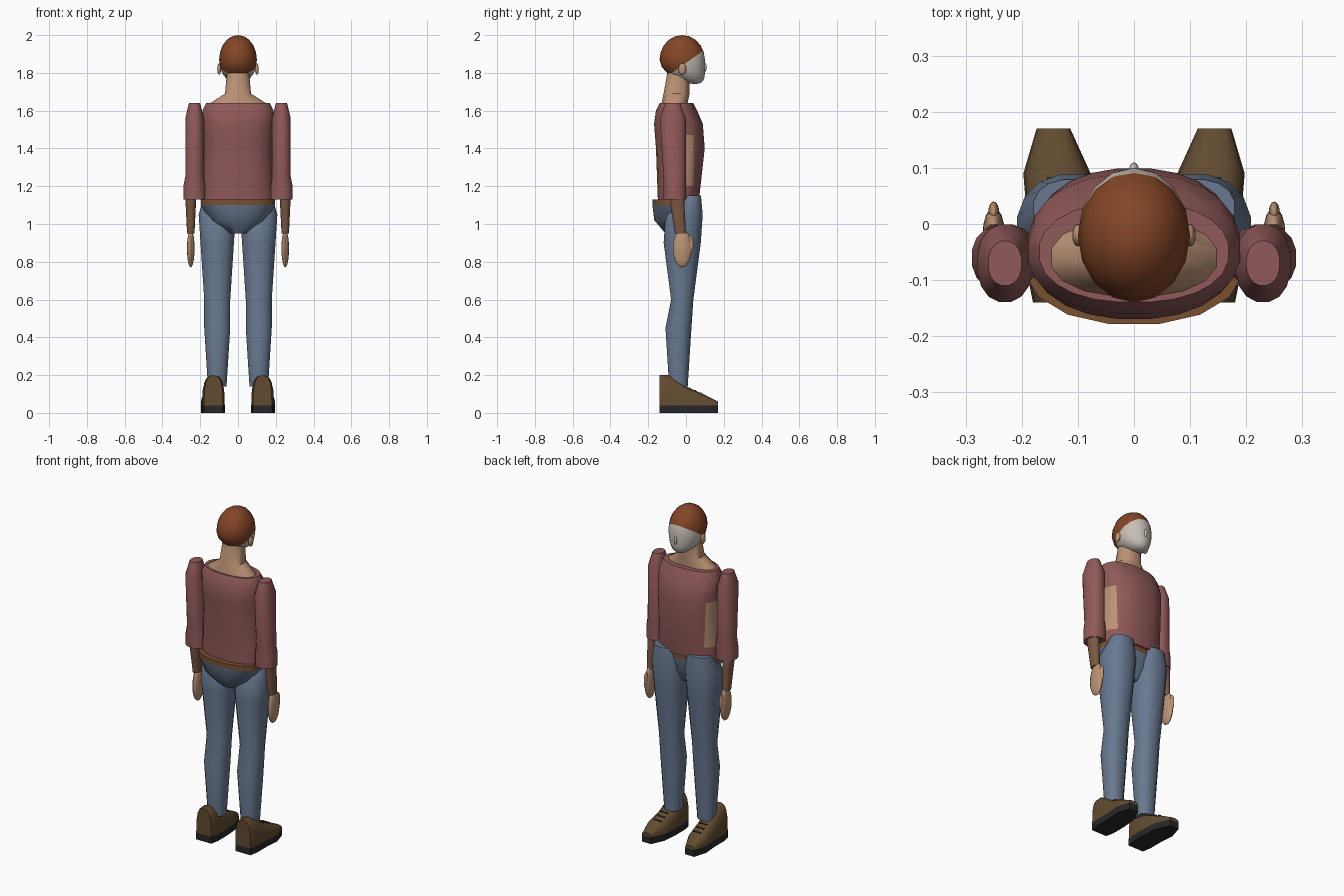
import bpy, bmesh, math
from mathutils import Matrix, Vector

if "Cube" in bpy.data.objects:
    bpy.data.objects.remove(bpy.data.objects["Cube"])


def material(name, *rgb):
    m = bpy.data.materials.new(name)
    m.use_nodes = True
    m.diffuse_color = (*rgb, 1)
    m.node_tree.nodes["Principled BSDF"].inputs["Base Color"].default_value = (*rgb, 1)
    return m


hair = material("auburn hair", .23, .06, .02)
pale = material("pale face", .58, .52, .47)
skin = material("skin", .5, .29, .18)
tanned = material("tanned forearm", .2, .1, .06)
red = material("dusty red cloth", .28, .1, .1)
denim = material("blue denim", .14, .19, .28)
brown = material("brown belt", .19, .08, .03)
leather = material("shoe leather", .12, .07, .03)
rubber = material("black rubber", .02, .02, .02)


def finish(bm, name, materials, cuts=(), rule=None):
    """Cut the mesh along planes, colour faces by rule, then make a smooth object."""
    for point, normal in cuts:
        geometry = bm.verts[:] + bm.edges[:] + bm.faces[:]
        bmesh.ops.bisect_plane(bm, geom=geometry, plane_co=point, plane_no=normal)
    bmesh.ops.recalc_face_normals(bm, faces=bm.faces)
    if rule:
        for face in bm.faces:
            face.material_index = rule(face.calc_center_median())
    mesh = bpy.data.meshes.new(name)
    bm.to_mesh(mesh)
    bm.free()
    for m in materials:
        mesh.materials.append(m)
    part = bpy.data.objects.new(name, mesh)
    bpy.context.collection.objects.link(part)
    bpy.ops.object.select_all(action='DESELECT')
    part.select_set(True)
    bpy.context.view_layer.objects.active = part
    bpy.ops.object.shade_smooth_by_angle(angle=math.radians(45))


def loft(name, rings, *materials, **options):
    """Skin a row of closed rings and cap both ends."""
    bm = bmesh.new()
    loops = [[bm.verts.new(point) for point in ring] for ring in rings]
    for low, high in zip(loops, loops[1:]):
        for i in range(len(low)):
            bm.faces.new((low[i - 1], low[i], high[i], high[i - 1]))
    bm.faces.new(loops[0])
    bm.faces.new(loops[-1])
    finish(bm, name, materials, **options)


def rounded(value, power):
    return math.copysign(abs(value) ** power, value)


def tube(name, x, stations, *materials, sides=16, **options):
    """Upright tube through slightly squared ovals: y, z, half width, half depth."""
    turns = [math.tau * (i + .5) / sides for i in range(sides)]
    rings = [[(x + width * rounded(math.cos(t), .9), y + depth * rounded(math.sin(t), .9), z)
              for t in turns] for y, z, width, depth in stations]
    loft(name, rings, *materials, **options)


def ellipsoid(name, centre, radii, *materials, shape=None, **options):
    bm = bmesh.new()
    matrix = Matrix.Translation(centre) @ Matrix.Diagonal((*radii, 1))
    bmesh.ops.create_uvsphere(bm, u_segments=16, v_segments=10, radius=1, matrix=matrix)
    if shape:
        for vert in bm.verts:
            shape(vert.co)
    finish(bm, name, materials, **options)


# Head: the lower half sweeps forward to the chin, hair lies above a slanted line
head_centre = Vector((0, -.02, 1.87))
hair_edge = Vector((0, -.09, 1.79))
hair_slope = Vector((0, -.7, 1))


def sweep_chin(co):
    drop = max(0, head_centre.z - co.z)
    co.y += 4 * drop * drop


ellipsoid("head", head_centre, (.1, .12, .13), hair, pale, shape=sweep_chin,
          cuts=[(hair_edge, hair_slope)],
          rule=lambda c: int((c - hair_edge).dot(hair_slope) < 0))
ellipsoid("nose", (0, .09, 1.83), (.01, .02, .03), pale)

# Neck flaring into the bare shoulder line
tube("neck", 0, [(-.06, 1.62, .16, .07), (-.06, 1.64, .15, .07),
                 (-.05, 1.69, .07, .07), (-.04, 1.8, .06, .06)], skin)

# Shirt with a bare panel under each arm
panel_low, panel_high, panel_reach = 1.2, 1.47, .04
up, forward = Vector((0, 0, 1)), Vector((0, 1, 0))
tube("shirt", 0, [(-.04, 1.13, .19, .11), (-.03, 1.4, .18, .13), (-.04, 1.53, .19, .13),
                  (-.05, 1.6, .19, .11), (-.05, 1.64, .17, .09)],
     red, skin, sides=24,
     cuts=[(up * panel_low, up), (up * panel_high, up),
           (forward * panel_reach, forward), (forward * -panel_reach, forward)],
     rule=lambda c: int(panel_low < c.z < panel_high and abs(c.y) < panel_reach))

# Seat of the trousers, with the belt standing on it
waist = (-.06, 1.1, .2, .12)
tube("trouser_seat", 0, [(-.05, .95, .06, .06), (-.06, 1.02, .15, .11), waist], denim)
tube("belt", 0, [waist, (-.06, 1.13, .2, .12)], brown)


def shoe_centre(y):
    return .13 + .08 * max(y, 0)


# Shoe stations from heel to toe: y, half width, top
shoe = [(-.14, .05, .2), (-.09, .06, .2), (0, .06, .14), (.09, .06, .1), (.17, .03, .06)]
sole_top = .04

for side, s in (("left", 1), ("right", -1)):
    ellipsoid(side + "_ear", (s * .1, -.02, 1.82), (.01, .02, .03), skin)

    # Arm and hand
    tube(side + "_sleeve", s * .23, [
        (-.07, 1.64, .03, .04), (-.07, 1.56, .05, .07), (-.06, 1.25, .05, .06),
        (-.06, 1.2, .06, .06), (-.06, 1.13, .06, .06)], red)
    tube(side + "_forearm", s * .25, [(-.05, 1.15, .03, .04), (-.03, .95, .02, .03)], tanned)
    ellipsoid(side + "_hand", (s * .25, -.02, .87), (.02, .05, .1), skin)
    ellipsoid(side + "_thumb", (s * .25, .02, .89), (.01, .02, .05), skin)

    # Trouser leg
    tube(side + "_trouser_leg", s * .11, [
        (.03, 1.15, .07, .05), (-.01, 1.05, .1, .1), (-.02, .9, .09, .1),
        (-.02, .6, .07, .06), (-.04, .45, .07, .07), (-.04, .14, .05, .05)], denim)

    # Shoe upper of arched sections on a flat sole
    arc = [math.pi * i / 8 for i in range(9)]
    loft(side + "_shoe", [[(s * (shoe_centre(y) + width * rounded(math.cos(t), .7)), y,
                            sole_top + (top - sole_top) * rounded(math.sin(t), .7))
                           for t in arc] for y, width, top in shoe], leather)
    loft(side + "_sole", [[(s * (shoe_centre(y) + e * width), y, z) for e, z in
                           ((-1, 0), (1, 0), (1, sole_top), (-1, sole_top))]
                          for y, width, top in shoe], rubber)

    # Laces across the instep
    for k in range(3):
        y = .02 + .03 * k
        bpy.ops.mesh.primitive_cube_add(size=1, location=(s * .13, y, .14 - .44 * y),
                                        rotation=(-.4, 0, 0), scale=(.05, .006, .006))
        lace = bpy.context.object
        lace.name = f"{side}_lace_{k + 1}"
        lace.data.materials.append(rubber)
